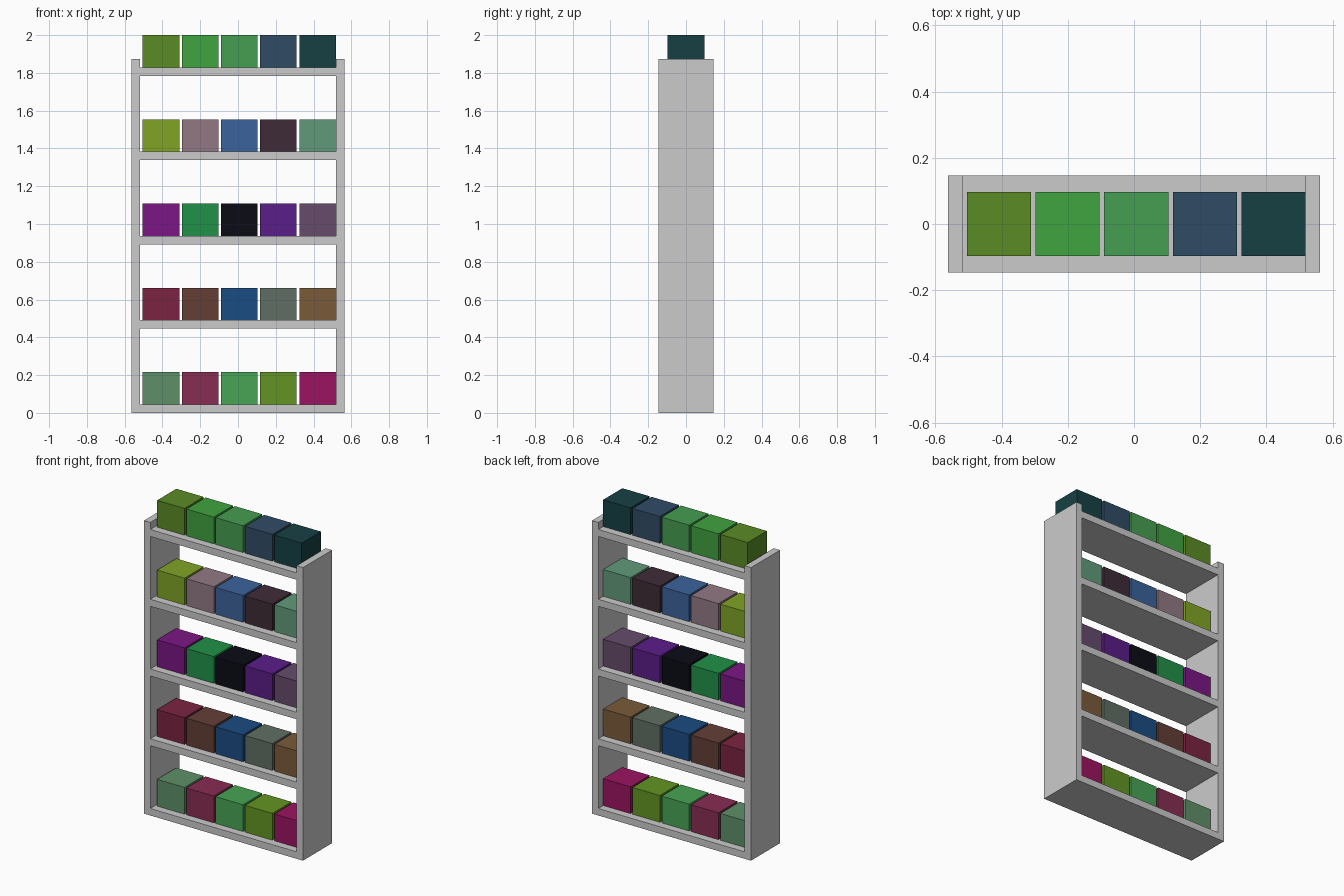
import bpy

if "Cube" in bpy.data.objects:
    bpy.data.objects.remove(bpy.data.objects["Cube"])

WIDTH, DEPTH, HEIGHT = 1.125, 0.293, 1.874   # outer case
BOARD = 0.0445                               # board thickness
PITCH = 0.446                                # shelf spacing
INNER = WIDTH - 2 * BOARD
CUBE = 0.1935

# Box colours, bottom shelf first, left to right
COLOURS = [
    "5f9069 872d52 48a455 639422 9c1461",
    "7b2340 633e36 1a4c82 606e63 7a5b3a",
    "7b1684 209148 0b0b16 5a1d88 664b6b",
    "80a425 927984 3b639c 3f2b37 619a7a",
    "5b8b25 40a340 469d52 304c65 164044",
]


def box(name, size, centre):
    bpy.ops.mesh.primitive_cube_add(size=1, location=centre)
    ob = bpy.context.object
    ob.name = name
    ob.scale = size
    bpy.ops.object.transform_apply(location=False, rotation=False, scale=True)
    return ob


def material(name, code):
    srgb = [int(code[i:i + 2], 16) / 255 for i in (0, 2, 4)]
    linear = [c / 12.92 if c <= 0.04045 else ((c + 0.055) / 1.055) ** 2.4 for c in srgb]
    mat = bpy.data.materials.new(name)
    mat.diffuse_color = (*linear, 1)
    mat.use_nodes = True
    mat.node_tree.nodes["Principled BSDF"].inputs["Base Color"].default_value = mat.diffuse_color
    return mat


# Upright sides
for side, label in ((-1, "left"), (1, "right")):
    box(f"{label}_side", (BOARD, DEPTH, HEIGHT),
        (side * (WIDTH - BOARD) / 2, 0, HEIGHT / 2))

# Shelves, each with five coloured boxes set into the board
slot = INNER / 5
for row, codes in enumerate(COLOURS):
    mid = BOARD / 2 + row * PITCH
    box(f"shelf_{row + 1}", (INNER, DEPTH, BOARD), (0, 0, mid))
    for col, code in enumerate(codes.split()):
        # boxes sit against the right end of their slot
        x = -INNER / 2 + (col + 1) * slot - CUBE / 2
        name = f"storage_box_{row + 1}_{col + 1}"
        ob = box(name, (CUBE,) * 3, (x, 0, mid + CUBE / 2))
        ob.data.materials.append(material(name + "_colour", code))
